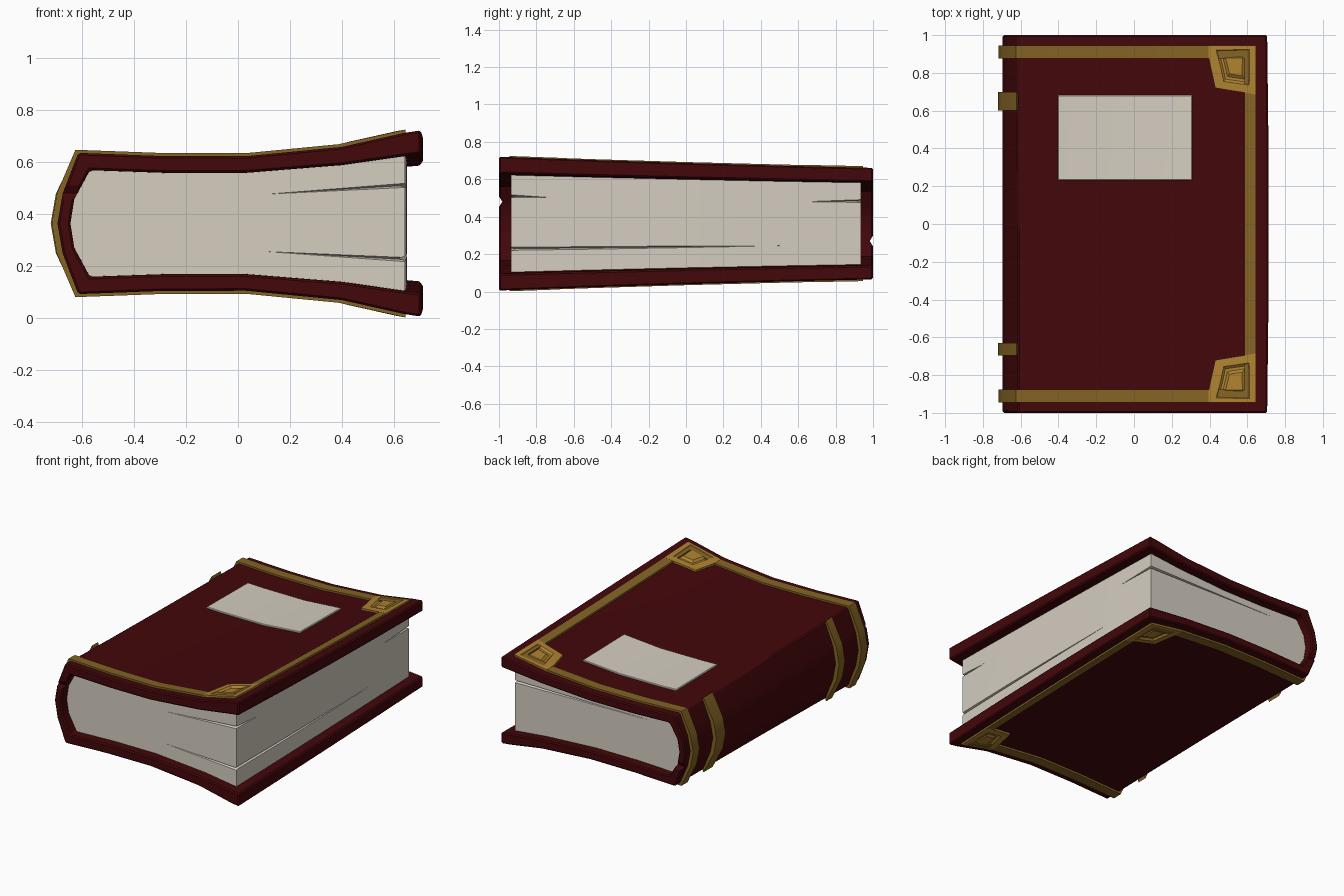
import bpy, bmesh
from mathutils import Vector

if "Cube" in bpy.data.objects:
    bpy.data.objects.remove(bpy.data.objects["Cube"])

MID = 0.363            # height of the book's middle plane


def material(name, rgb):
    m = bpy.data.materials.new(name)
    m.diffuse_color = (*rgb, 1)
    m.use_nodes = True
    m.node_tree.nodes["Principled BSDF"].inputs["Base Color"].default_value = m.diffuse_color
    return m


RED = material("red_leather", (0.055, 0.002, 0.003))
GOLD = material("dull_gold", (0.23, 0.125, 0.018))
BRIGHT = material("corner_gold", (0.42, 0.22, 0.03))
PAPER = material("paper", (0.66, 0.61, 0.53))

# Cover surface: x, resting half height, extra flare (strongest at the front)
OUTER = [(-0.615, 0.272, 0), (-0.3, 0.26, 0), (0.03, 0.259, 0),
         (0.4, 0.259, 0.036), (0.64, 0.259, 0.09), (0.713, 0.259, 0.101)]
INNER = [(-0.57, 0.206, 0), (-0.28, 0.196, 0), (0.03, 0.196, 0),
         (0.4, 0.196, 0.03), (0.65, 0.196, 0.066), (0.713, 0.196, 0.074)]
SPINE_OUT = [(-0.675, 0.115), (-0.695, 0), (-0.675, -0.115)]
SPINE_IN = [(-0.63, 0.095), (-0.645, 0), (-0.63, -0.095)]
YS = [-1, -0.5, 0, 0.5, 1]


def drop(y):
    """The book gets thinner towards the back."""
    return 0.02 + 0.015 * y - 0.005 * y * y


def half(x, y, table=OUTER):
    f = 0.85 - 0.15 * y
    d = drop(y) * (0.8 if table is INNER else 1)
    for (x0, b0, f0), (x1, b1, f1) in zip(table, table[1:]):
        if x <= x1 or x1 == table[-1][0]:
            t = (x - x0) / (x1 - x0)
            return b0 + t * (b1 - b0) + f * (f0 + t * (f1 - f0)) - d


def squash(pts, y):
    k = 1 - drop(y) / 0.272
    return [(x, z * k) for x, z in pts]


def finish(name, bm, mat, bevel=0, cuts=()):
    bmesh.ops.recalc_face_normals(bm, faces=bm.faces)
    me = bpy.data.meshes.new(name)
    bm.to_mesh(me)
    bm.free()
    ob = bpy.data.objects.new(name, me)
    bpy.context.collection.objects.link(ob)
    if mat:
        me.materials.append(mat)
    bpy.ops.object.select_all(action='DESELECT')
    bpy.context.view_layer.objects.active = ob
    ob.select_set(True)
    if bevel:
        mod = ob.modifiers.new("bevel", 'BEVEL')
        mod.width, mod.segments = bevel, 1
        mod.angle_limit = 0.9
        bpy.ops.object.modifier_apply(modifier="bevel")
    # Cut one hull at a time; keep the uncut mesh should a cut fail
    for cutter in cuts:
        before = ob.data.copy()
        mod = ob.modifiers.new("cut", 'BOOLEAN')
        mod.object, mod.operation, mod.solver = cutter, 'DIFFERENCE', 'EXACT'
        bpy.context.view_layer.objects.active = ob
        bpy.ops.object.modifier_apply(modifier="cut")
        if len(ob.data.polygons) < len(before.polygons):
            ob.data = before
        bpy.data.objects.remove(cutter)
    bpy.ops.object.select_all(action='DESELECT')
    ob.select_set(True)
    bpy.context.view_layer.objects.active = ob
    bpy.ops.object.shade_smooth_by_angle(angle=0.5)
    return ob


def loft(name, a, b, ys, mat, bevel=0, cuts=()):
    """Solid between two equally long (x, z) paths, carried along y."""
    bm = bmesh.new()
    rows = [[[bm.verts.new((x, y, MID + z)) for x, z in path(y)] for path in (a, b)] for y in ys]
    n = len(rows[0][0])
    for r, s in zip(rows, rows[1:]):
        for k in (0, 1):
            for i in range(n - 1):
                bm.faces.new((r[k][i], r[k][i + 1], s[k][i + 1], s[k][i]))
        for i in (0, n - 1):
            bm.faces.new((r[0][i], r[1][i], s[1][i], s[0][i]))
    for r in (rows[0], rows[-1]):
        for i in range(n - 1):
            bm.faces.new((r[0][i], r[0][i + 1], r[1][i + 1], r[1][i]))
    return finish(name, bm, mat, bevel, cuts)


def wrap(y, xs, table, spine, off=0):
    """Path over the top board, round the spine and back under the bottom board."""
    top = [(x, half(x, y, table) + off) for x in xs]
    return top + squash(spine, y) + [(x, -z) for x, z in reversed(top)]


def cutter(pts):
    bm = bmesh.new()
    bmesh.ops.convex_hull(bm, input=[bm.verts.new(p) for p in pts])
    ob = finish("cutter", bm, None)
    ob.hide_render = True
    return ob


# Cover: two flared boards and a rounded spine, with small nicks at the spine ends
nicks = [cutter([(x, s * yy, z + dz) for x in (-0.8, -0.6)
                 for yy, dz in ((0.982, 0), (1.02, 0.06), (1.02, -0.06))])
         for s, z in ((-1, 0.48), (1, 0.27))]


def board_xs(table, y):
    xs = [p[0] for p in reversed(table)]
    return [xs[0] - 0.008 * y * y] + xs[1:]


loft("cover", lambda y: wrap(y, board_xs(OUTER, y), OUTER, SPINE_OUT),
     lambda y: wrap(y, board_xs(INNER, y), INNER, SPINE_IN), YS, RED, 0.008, nicks)


# Page block with tapered creases
def crease(tip, end, out, w=0.012, depth=0.025):
    tip, end, out = Vector(tip), Vector(end), Vector(out)
    up = Vector((0, 0, w))
    return cutter([tip + out * 0.004, end + up + out * 0.01, end - up + out * 0.01, end - out * depth])


F, B, R = (0, -1, 0), (0, 1, 0), (1, 0, 0)
creases = [
    crease((0.02, -0.936, 0.47), (0.68, -0.936, 0.512), F),
    crease((0.02, -0.936, 0.26), (0.68, -0.936, 0.222), F),
    crease((-0.55, 0.936, 0.49), (0.68, 0.936, 0.482), B),
    crease((0.648, 0.7, 0.247), (0.643, -0.97, 0.228), R),
    crease((0.646, -0.67, 0.50), (0.643, -0.97, 0.511), R),
    crease((0.646, 0.6, 0.48), (0.643, 0.97, 0.484), R)]
PX = [0.4, 0.03, -0.28, -0.57]


def page_path(s):
    return lambda y: ([(x, s * (half(x, y, INNER) + 0.004)) for x in [0.65 - 0.008 * y * y] + PX]
                      + squash([(-0.634, s * 0.095), (-0.65, s * 0.002)], y))


loft("pages", page_path(1), page_path(-1), [-0.936, -0.5, 0, 0.5, 0.936], PAPER, 0, creases)

# Gold bands running round both boards and the spine, near each end
TX = [0.645, 0.4, 0.03, -0.3, -0.615]
GOLD_SPINE = [(-0.697, 0.118), (-0.717, 0), (-0.697, -0.118)]
RED_SPINE = [(-0.66, 0.11), (-0.68, 0), (-0.66, -0.11)]
BAND_OUT = [(-0.622, 0.286)] + [(x - 0.004, z) for x, z in GOLD_SPINE] + [(-0.622, -0.286)]
BAND_IN = [(-0.61, 0.25)] + RED_SPINE + [(-0.61, -0.25)]


def gold_path(y):
    p = wrap(y, TX, OUTER, GOLD_SPINE, 0.013)
    p[4], p[8] = (-0.626, p[4][1]), (-0.626, p[8][1])
    return p


for label, ys, band in (("front", (-0.945, -0.877), (-0.695, -0.63)),
                        ("back", (0.877, 0.945), (0.6, 0.7))):
    loft(label + "_trim", gold_path, lambda y: wrap(y, TX, OUTER, RED_SPINE, -0.01), ys, GOLD)
    # Short raised band on the spine only
    loft(label + "_spine_band", lambda y: squash(BAND_OUT, y), lambda y: squash(BAND_IN, y),
         band, GOLD)


def panel(name, xs, ys, side, rise, mat, bevel=0):
    """Thin slab lying on a board; side is 1 for the top, -1 for the bottom."""
    return loft(name, lambda y: [(x, side * (half(x, y) + rise)) for x in xs],
                lambda y: [(x, side * (half(x, y) - 0.01)) for x in xs], ys, mat, bevel)


# Corner plates: outline, then a sunken kite with a raised centre
PLATE = [(0.395, 0.945), (0.395, 0.88), (0.43, 0.72), (0.645, 0.685), (0.645, 0.945)]
KITE = [(0.435, 0.92), (0.457, 0.838), (0.475, 0.755), (0.61, 0.735), (0.612, 0.925)]


def corner_plate(name, side, end):
    cx, cy = 0.535, 0.835
    rings = [(PLATE, 1, -0.01), (PLATE, 1, 0.014), (KITE, 1, 0.016), (KITE, 0.85, 0.004),
             (KITE, 0.68, 0.004), (KITE, 0.5, 0.016)]
    bm = bmesh.new()
    loops = []
    for pts, k, rise in rings:
        pts = [(cx + k * (x - cx), end * (cy + k * (y - cy))) for x, y in pts]
        loops.append([bm.verts.new((x, y, MID + side * (half(x, y) + rise))) for x, y in pts])
    for a, b in zip(loops, loops[1:]):
        for i in range(5):
            j = (i + 1) % 5
            bm.faces.new((a[i], a[j], b[j], b[i]))
    bm.faces.new(loops[0])
    bm.faces.new(loops[-1])
    finish(name, bm, BRIGHT)


for board, side in (("top", 1), ("bottom", -1)):
    panel(board + "_edge_trim", [0.585, 0.64, 0.645], [-0.88, -0.5, 0, 0.5, 0.88], side, 0.013, GOLD)
    for label, end in (("front", -1), ("back", 1)):
        corner_plate(f"{board}_{label}_corner", side, end)

# Blank paper label on the top board
panel("label", [-0.403, -0.3, 0.03, 0.308], [0.232, 0.45, 0.682], 1, 0.009, PAPER, 0.004)
